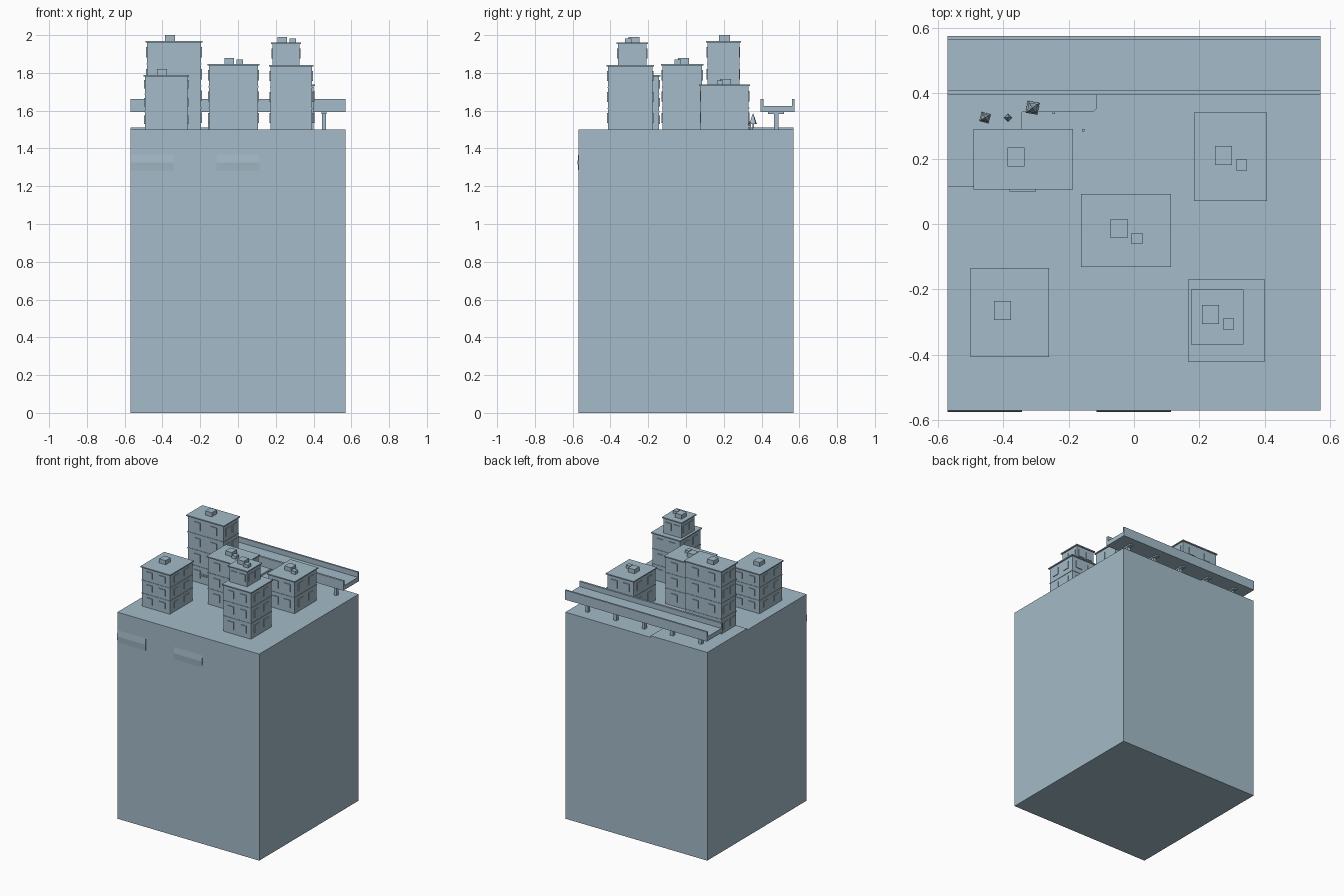
import bpy, bmesh, math
from mathutils import Matrix, Vector

if "Cube" in bpy.data.objects:
    bpy.data.objects.remove(bpy.data.objects["Cube"])

mat = bpy.data.materials.new("pale blue grey")
mat.diffuse_color = (0.37, 0.5, 0.58, 1)
mat.use_nodes = True
mat.node_tree.nodes["Principled BSDF"].inputs["Base Color"].default_value = mat.diffuse_color
GROUND = 1.5


def finish(bm, name):
    bmesh.ops.recalc_face_normals(bm, faces=bm.faces)
    me = bpy.data.meshes.new(name)
    bm.to_mesh(me)
    bm.free()
    me.materials.append(mat)
    ob = bpy.data.objects.new(name, me)
    bpy.context.collection.objects.link(ob)
    return ob


def add_box(bm, x0, x1, y0, y1, z0, z1):
    m = Matrix.Translation(((x0 + x1) / 2, (y0 + y1) / 2, (z0 + z1) / 2))
    bmesh.ops.create_cube(bm, size=1, matrix=m @ Matrix.Diagonal((x1 - x0, y1 - y0, z1 - z0, 1)))


def box(name, *ext):
    bm = bmesh.new()
    add_box(bm, *ext)
    return finish(bm, name)


def prism(name, pts, vec):
    bm = bmesh.new()
    f = bm.faces.new([bm.verts.new(p) for p in pts])
    r = bmesh.ops.extrude_face_region(bm, geom=[f])
    bmesh.ops.translate(bm, vec=Vector(vec),
                        verts=[v for v in r["geom"] if isinstance(v, bmesh.types.BMVert)])
    return finish(bm, name)


def building(name, x0, x1, y0, y1, z0, z1, floors):
    """Walls, floor bands, window plates and an overhanging roof slab."""
    o = 0.008
    a, b, c, d = x0 + o, x1 - o, y0 + o, y1 - o
    top = z1 - 0.008
    box(name + "_walls", a, b, c, d, z0, top)
    box(name + "_roof", x0, x1, y0, y1, top, z1)
    h = (top - z0) / floors
    bands, wins = bmesh.new(), bmesh.new()
    t = 0.005
    for i in range(floors):
        z = z0 + i * h
        if i:
            add_box(bands, a - 0.003, b + 0.003, c - 0.003, d + 0.003, z - 0.003, z + 0.003)
        lo, hi = z + 0.3 * h, z + 0.78 * h
        for k in (0.27, 0.73):
            xm, ym = a + k * (b - a), c + k * (d - c)
            w = 0.025
            for s in (c, d):
                add_box(wins, xm - w, xm + w, s - t, s + t, lo, hi)
            for s in (a, b):
                add_box(wins, s - t, s + t, ym - w, ym + w, lo, hi)
    finish(wins, name + "_windows")
    if floors > 1:
        finish(bands, name + "_floor_bands")
    else:
        bands.free()


def roof_units(name, x, y, z, second=True, dx=0.055, dy=-0.03):
    box(name + "_roof_unit", x - 0.026, x + 0.026, y - 0.029, y + 0.029, z, z + 0.03)
    if second:
        x, y = x + dx, y + dy
        box(name + "_small_roof_unit", x - 0.017, x + 0.017, y - 0.017, y + 0.017, z, z + 0.022)


# Ground block and raised corner plaza
box("ground_block", -0.57, 0.57, -0.57, 0.57, 0, GROUND)
plaza = [(-0.57, 0.115), (-0.342, 0.115), (-0.342, 0.342), (-0.125, 0.342),
         (-0.115, 0.352), (-0.115, 0.57), (-0.57, 0.57)]
prism("plaza", [(x, y, GROUND - 0.01) for x, y in plaza], (0, 0, 0.022))

# Shallow ridges on the front face
for i, x in enumerate((-0.57, -0.115)):
    prism(f"front_ridge_{i}", [(x, -0.569, 1.27), (x, -0.574, 1.325), (x, -0.569, 1.38)],
          (0.228, 0, 0))

# Buildings
building("back_tower", -0.49, -0.187, 0.105, 0.29, GROUND, 1.97, 4)
roof_units("back_tower", -0.36, 0.205, 1.97, False)
box("back_tower_canopy", -0.38, -0.30, 0.1, 0.12, 1.56, 1.57)
building("low_block", 0.183, 0.407, 0.07, 0.34, GROUND, 1.738, 2)
roof_units("low_block", 0.274, 0.21, 1.738)
building("middle_block", -0.162, 0.113, -0.132, 0.092, GROUND, 1.848, 3)
roof_units("middle_block", -0.046, -0.014, 1.848)
building("left_block", -0.50, -0.26, -0.407, -0.134, GROUND, 1.79, 3)
roof_units("left_block", -0.402, -0.264, 1.79, False)
building("stepped_base", 0.165, 0.40, -0.42, -0.17, GROUND, 1.843, 3)
building("stepped_top", 0.174, 0.334, -0.368, -0.2, 1.843, 1.96, 1)
roof_units("stepped_top", 0.234, -0.276, 1.96)

# Raised track with parapets, pillars and pillar caps
prism("raised_track", [(-0.57, y, z) for y, z in (
    (0.394, 1.593), (0.575, 1.593), (0.575, 1.662), (0.562, 1.662),
    (0.562, 1.625), (0.409, 1.625), (0.409, 1.662), (0.394, 1.662))], (1.14, 0, 0))
pillars = bmesh.new()
for i in range(-2, 3):
    x = i * 0.2275
    add_box(pillars, x - 0.011, x + 0.011, 0.466, 0.49, GROUND, 1.59)
    add_box(pillars, x - 0.014, x + 0.014, 0.435, 0.52, 1.583, 1.595)
finish(pillars, "track_pillars")

# Square tiered trees
for n, (x, y, r, h, ang) in enumerate(((-0.455, 0.325, 0.02, 0.075, 30),
                                       (-0.385, 0.325, 0.012, 0.045, 0),
                                       (-0.31, 0.355, 0.026, 0.075, 35))):
    bm = bmesh.new()
    z = GROUND + 0.012
    add_box(bm, x - 0.004, x + 0.004, y - 0.004, y + 0.004, z, z + h * 0.4)
    for k in range(3):
        m = Matrix.Translation((x, y, z + h * (0.4 + 0.2 * k))) @ \
            Matrix.Rotation(math.radians(ang), 4, 'Z')
        s = 1 - 0.25 * k
        bmesh.ops.create_cone(bm, cap_ends=True, segments=4, radius1=r * s,
                              radius2=r * s * 0.3 if k < 2 else 0.001, depth=h * 0.35, matrix=m)
    finish(bm, f"tree_{n}")

# Small posts
for n, (x, y) in enumerate(((-0.245, 0.34), (-0.155, 0.286))):
    box(f"post_{n}", x - 0.004, x + 0.004, y - 0.004, y + 0.004, GROUND, GROUND + 0.04)
